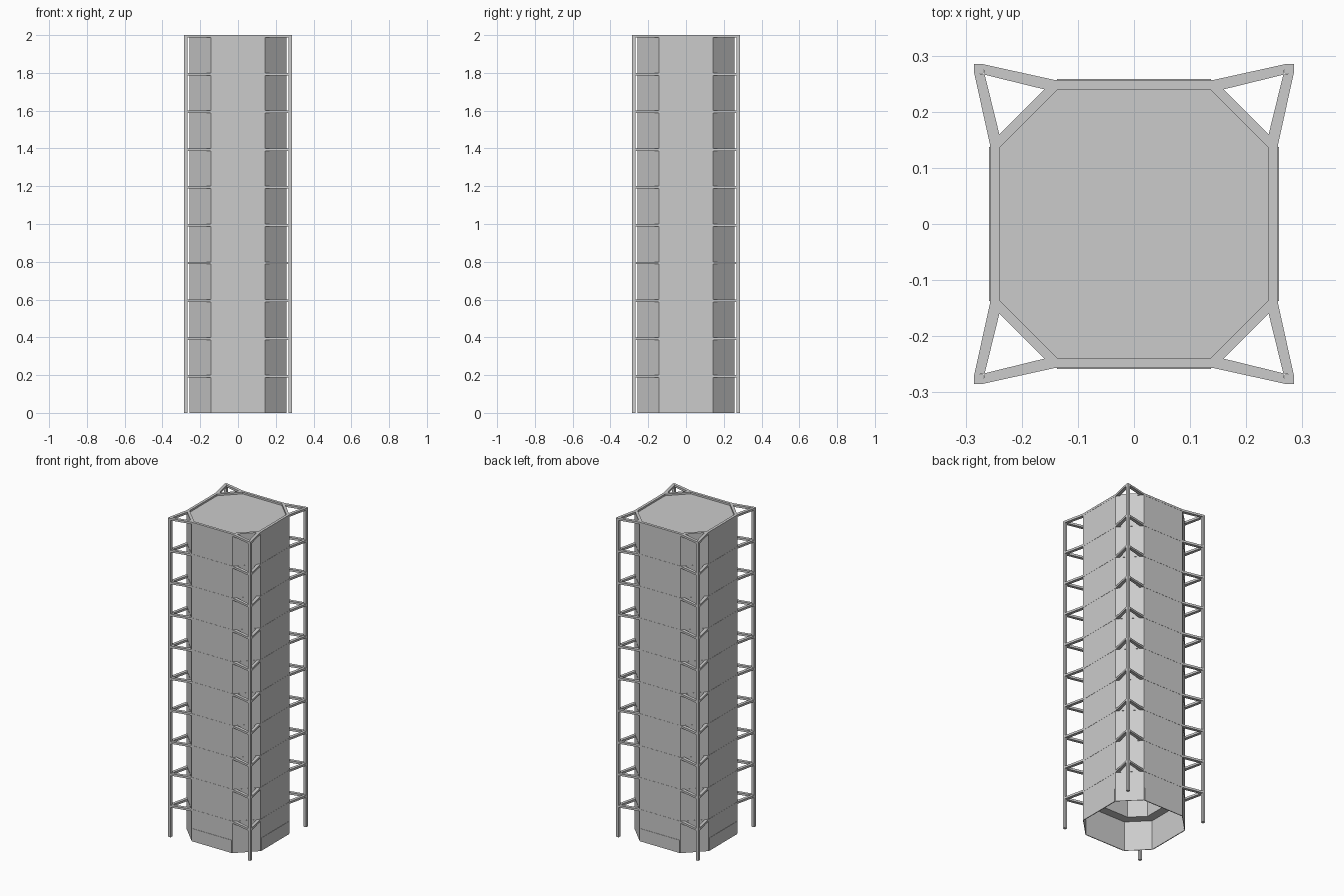
import bpy
import math

cube = bpy.data.objects.get("Cube")
if cube:
    bpy.data.objects.remove(cube, do_unlink=True)

grey = bpy.data.materials.new("concrete grey")
grey.use_nodes = True
colour = (0.6, 0.6, 0.6, 1)
grey.diffuse_color = colour
grey.node_tree.nodes["Principled BSDF"].inputs["Base Color"].default_value = colour

HALF = 0.257      # tower half width
SHORT = 0.143     # half length of a main wall
STOREY = 0.2
SLAB = 0.013      # depth of each floor frame
FLOORS = 10


def make(name, verts, faces):
    mesh = bpy.data.meshes.new(name)
    mesh.from_pydata(verts, [], faces)
    mesh.materials.append(grey)
    obj = bpy.data.objects.new(name, mesh)
    bpy.context.collection.objects.link(obj)
    return obj


def octagon(inset):
    """Counter-clockwise chamfered square, inset evenly from the tower face."""
    a = HALF - inset
    b = HALF + SHORT - inset * math.sqrt(2) - a
    return [(a, -b), (a, b), (b, a), (-b, a), (-a, b), (-a, -b), (-b, -a), (b, -a)]


def tube(name, outer, inner, z0, z1):
    """Octagonal ring, open through the middle."""
    verts = [(x, y, z) for inset in (outer, inner) for z in (z0, z1) for x, y in octagon(inset)]
    faces = []
    for i in range(8):
        j = (i + 1) % 8
        o0, o1, i0, i1 = ((i + 8 * k, j + 8 * k) for k in range(4))
        for p, q in ((o0, o1), (o1, i1), (i1, i0), (i0, o0)):
            faces.append((p[0], p[1], q[1], q[0]))
    return make(name, verts, faces)


def prisms(name, outlines, z0, z1):
    """Several counter-clockwise outlines extruded into one object."""
    verts, faces = [], []
    for pts in outlines:
        s, n = len(verts), len(pts)
        verts += [(x, y, z) for z in (z0, z1) for x, y in pts]
        faces.append([s + i for i in reversed(range(n))])
        faces.append([s + n + i for i in range(n)])
        for i in range(n):
            j = (i + 1) % n
            faces.append((s + i, s + j, s + n + j, s + n + i))
    return make(name, verts, faces)


def four_corners(outline):
    """Repeat an outline at each quarter turn."""
    turns = ((1, 0), (0, 1), (-1, 0), (0, -1))
    return [[(x * c - y * s, x * s + y * c) for x, y in outline] for c, s in turns]


# Tower: thin-walled open base, thicker shaft above, roof recessed in its rim
shaft_base = STOREY - SLAB
roof_z = STOREY * FLOORS - SLAB
tube("base_wall", 0.001, 0.004, 0, shaft_base)
tube("shaft_wall", 0.001, 0.057, shaft_base, roof_z)
prisms("roof", [octagon(0.016)], roof_z - 0.01, roof_z + 0.002)

# Shallow plinth panels on the main walls
panel = [(HALF - 0.002, -0.137), (HALF + 0.001, -0.137),
         (HALF + 0.001, 0.137), (HALF - 0.002, 0.137)]
prisms("plinth_panels", four_corners(panel), 0, 0.08)

# Floor frames: a band around the tower and two bars to each corner post
bar = [(0.16, 0.24), (0.266, 0.266), (0.27, 0.285), (SHORT, HALF)]
mirrored_bar = [(y, x) for x, y in reversed(bar)]
for floor in range(1, FLOORS + 1):
    top = STOREY * floor
    tube(f"floor_band_{floor}", 0, 0.017, top - SLAB, top)
    prisms(f"corner_bars_{floor}", four_corners(bar) + four_corners(mirrored_bar),
           top - SLAB, top)

# Corner posts
post = [(0.268, 0.268), (0.285, 0.268), (0.285, 0.285), (0.268, 0.285)]
prisms("corner_posts", four_corners(post), 0, STOREY * FLOORS)
